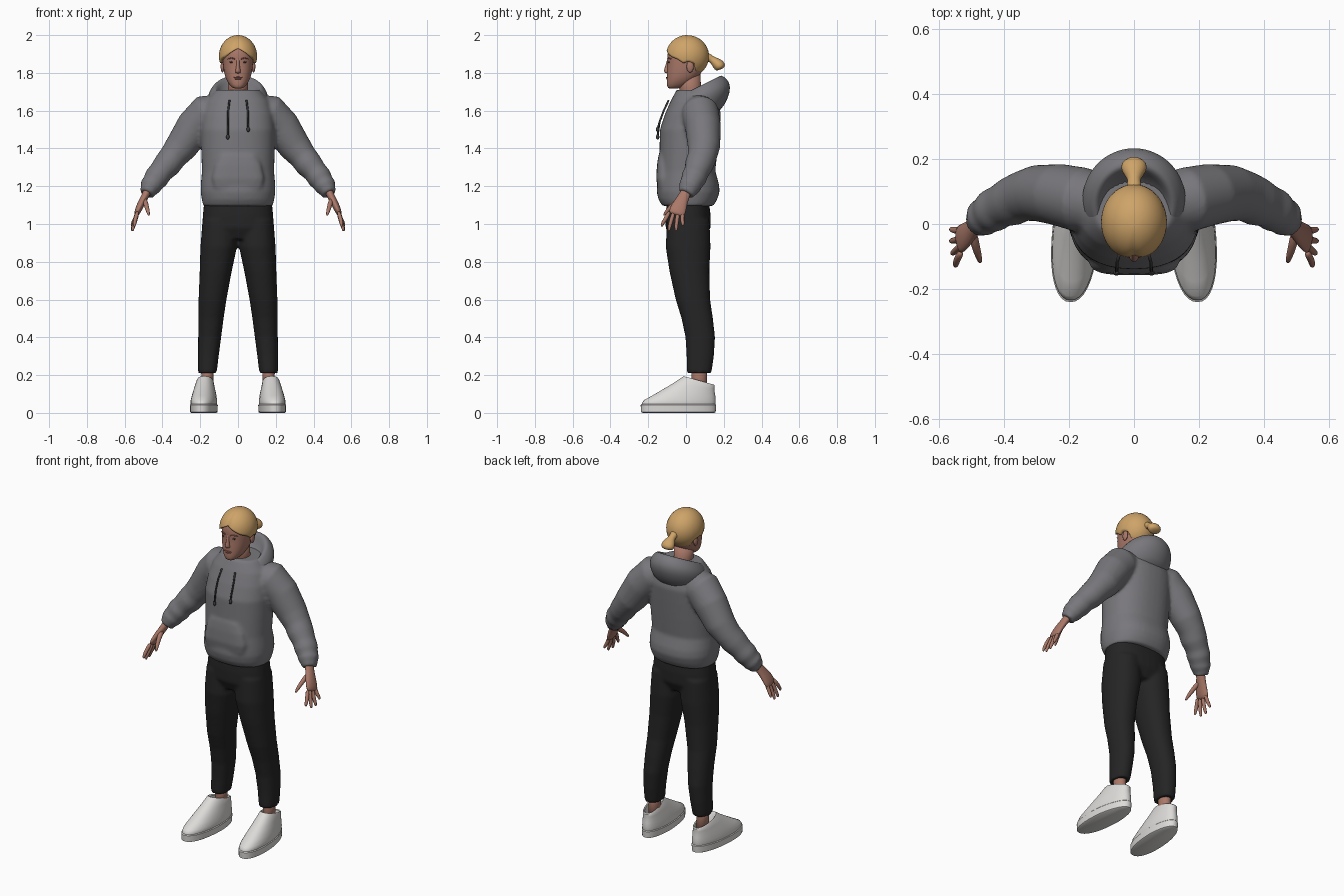
import bpy, bmesh, math
from mathutils import Vector


def material(name, rgb):
    m = bpy.data.materials.new(name)
    m.diffuse_color = (*rgb, 1)
    return m


GREY = material("hoodie grey", (0.19, 0.185, 0.20))
BLACK = material("trouser black", (0.018, 0.018, 0.018))
WHITE = material("shoe white", (0.72, 0.71, 0.69))
SKIN = material("skin", (0.40, 0.19, 0.14))
BLOND = material("blond hair", (0.62, 0.37, 0.14))
CORD = material("cord grey", (0.05, 0.05, 0.055))
LIP = material("lip", (0.33, 0.12, 0.10))
DARK = material("eye brown", (0.06, 0.035, 0.025))


def loft(bm, rings, s=1, n=24, p=2.0, upright=False):
    """Skin rings (x, y, z, a, b[, slope]) along a path; s = -1 mirrors in x."""
    pts = [Vector(r[:3]) for r in rings]
    loops = []
    for i, r in enumerate(rings):
        t = Vector((0, 0, 1))
        if not upright:
            t = (pts[min(i + 1, len(pts) - 1)] - pts[max(i - 1, 0)]).normalized()
        u = Vector((0, 1, 0)).cross(t).normalized()
        v = t.cross(u)
        slope = r[5] if len(r) > 5 else 0
        loop = []
        for k in range(n):
            c, d = math.cos(2 * math.pi * k / n), math.sin(2 * math.pi * k / n)
            c = math.copysign(abs(c) ** (2 / p), c) * r[3]
            d = math.copysign(abs(d) ** (2 / p), d) * r[4]
            q = pts[i] + u * c + v * d + Vector((0, 0, slope * d))
            loop.append(bm.verts.new((q.x * s, q.y, q.z)))
        loops.append(loop)
    for A, B in zip(loops, loops[1:]):
        for k in range(n):
            bm.faces.new((A[k], A[(k + 1) % n], B[(k + 1) % n], B[k]))
    bm.faces.new(loops[0])
    bm.faces.new(loops[-1])


def blob(bm, c, r):
    """Ellipsoid at c with radii r."""
    vs = bmesh.ops.create_uvsphere(bm, u_segments=16, v_segments=10, radius=1)["verts"]
    for v in vs:
        v.co = Vector([c[i] + v.co[i] * r[i] for i in range(3)])


def finish(bm, name, mat, subsurf=0, voxel=0, smooth=4):
    bmesh.ops.recalc_face_normals(bm, faces=bm.faces)
    me = bpy.data.meshes.new(name)
    bm.to_mesh(me)
    bm.free()
    me.materials.append(mat)
    for f in me.polygons:
        f.use_smooth = True
    ob = bpy.data.objects.new(name, me)
    bpy.context.collection.objects.link(ob)
    if voxel:
        m = ob.modifiers.new("blend", "REMESH")
        m.mode, m.voxel_size, m.use_smooth_shade = "VOXEL", voxel, True
        m = ob.modifiers.new("soften", "SMOOTH")
        m.factor, m.iterations = 0.5, smooth
    if subsurf:
        m = ob.modifiers.new("round", "SUBSURF")
        m.levels = m.render_levels = subsurf
    return ob


def span(z, y0, y1, rx, slope=0, x=0):
    """Upright ring given by its front and back y."""
    return (x, (y0 + y1) / 2, z, rx, (y1 - y0) / 2, slope)


SIDES = (1, -1)

# hoodie body, front pocket and sleeves blended together
bm = bmesh.new()
loft(bm, [span(*r) for r in (
    (1.095, -.125, .145, .184), (1.13, -.146, .165, .192), (1.17, -.155, .178, .198),
    (1.21, -.152, .175, .197), (1.28, -.142, .155, .191), (1.40, -.140, .168, .195),
    (1.50, -.138, .178, .197), (1.58, -.112, .185, .19), (1.65, -.082, .17, .168),
    (1.71, -.05, .14, .12))], n=40, p=2.3, upright=True)
loft(bm, [(0, -.11, 1.19, .13, .04), (0, -.11, 1.24, .14, .048), (0, -.11, 1.31, .125, .044),
          (0, -.11, 1.365, .10, .036)], p=3, upright=True)
for s in SIDES:
    loft(bm, [(.08, .06, 1.605, .085, .085), (.165, .075, 1.585, .103, .10), (.23, .09, 1.515, .098, .095),
              (.30, .095, 1.41, .086, .086), (.345, .085, 1.355, .074, .077), (.375, .07, 1.315, .073, .076),
              (.41, .055, 1.275, .063, .066), (.432, .042, 1.245, .066, .068), (.452, .028, 1.215, .056, .058),
              (.463, .02, 1.20, .058, .06), (.476, .008, 1.175, .043, .048), (.484, 0, 1.16, .04, .045)],
         s, n=28)
finish(bm, "hoodie", GREY, voxel=0.010, smooth=5)

# lowered hood with an open rim
bm = bmesh.new()
loft(bm, [(0, .05, 1.56, .12, .12, .2), (0, .06, 1.60, .15, .145, .2), (0, .07, 1.655, .163, .165, .25),
          (0, .072, 1.69, .158, .163, .38), (0, .062, 1.722, .132, .134, .48), (0, .058, 1.727, .118, .12, .5),
          (0, .055, 1.71, .102, .108, .5), (0, .05, 1.66, .085, .09, .4)], n=32, upright=True)
finish(bm, "hood", GREY, subsurf=1)

# drawstrings with knotted ends
bm = bmesh.new()
for s, low in ((1, 1.505), (-1, 1.465)):
    end = -.150
    loft(bm, [(.045, -.092, 1.655, .005, .005), (.052, -.118, 1.60, .005, .005),
              (.053, -.140, 1.54, .005, .005), (.054, end, low, .005, .005)], s, n=8)
    blob(bm, (.054 * s, end, low - .004), (.009, .009, .014))
finish(bm, "drawstrings", CORD)

# trousers
bm = bmesh.new()
loft(bm, [span(1.13, -.10, .12, .178), span(1.05, -.108, .13, .186), span(.98, -.108, .13, .19),
          span(.92, -.08, .10, .14)], n=32, p=2.4, upright=True)
for s in SIDES:
    loft(bm, [span(*r[:4], x=r[4]) for r in (
        (1.02, -.10, .125, .09, .098), (.88, -.108, .13, .097, .102), (.75, -.088, .124, .085, .118),
        (.60, -.055, .128, .074, .135), (.50, -.024, .143, .067, .143), (.40, -.003, .154, .061, .15),
        (.30, .003, .148, .055, .157), (.21, .003, .135, .049, .162))],
         s, p=2.2, upright=True)
finish(bm, "trousers", BLACK, voxel=0.010, smooth=4)

# ankles
bm = bmesh.new()
for s in SIDES:
    loft(bm, [(.162, .07, .25, .034, .042), (.162, .07, .19, .032, .04), (.162, .07, .08, .035, .042)],
         s, upright=True)
finish(bm, "ankles", SKIN)

# shoes: sole, groove, upper and collar, toes turned slightly out
bm = bmesh.new()
for s in SIDES:
    loft(bm, [span(*r) for r in (
        (0, -.228, .148, .064), (.004, -.238, .157, .070), (.042, -.24, .16, .072), (.046, -.234, .155, .068),
        (.052, -.234, .156, .069), (.068, -.222, .157, .068), (.092, -.178, .155, .064),
        (.118, -.12, .152, .058, -.06), (.142, -.07, .152, .052, -.12), (.166, -.022, .152, .046, -.25),
        (.172, -.012, .147, .042, -.28), (.165, .0, .14, .036, -.25), (.11, .01, .13, .034))],
         s, n=36, p=2.25, upright=True)
for v in bm.verts:
    side = 1 if v.index < 0 else 0
    s = 1 if v.co.x >= 0 else -1
bm.verts.ensure_lookup_table()
half = len(bm.verts) // 2
for i, v in enumerate(bm.verts):
    s = 1 if i < half else -1
    v.co.x = s * (.178 - .07 * v.co.y) + v.co.x * (1 - .7 * max(v.co.y, 0))
ob = finish(bm, "shoes", WHITE)
bpy.context.view_layer.objects.active = ob
ob.select_set(True)
bpy.ops.object.shade_smooth_by_angle(angle=math.radians(40))

# hands: palm, four fingers, thumb
bm = bmesh.new()
for s in SIDES:
    loft(bm, [(.468, .012, 1.20, .024, .03), (.49, -.008, 1.15, .02, .028), (.512, -.03, 1.11, .02, .038),
              (.53, -.045, 1.07, .018, .046), (.54, -.052, 1.045, .012, .042)], s, n=16)
    for y, ty, tz, tx in ((-.085, -.128, .985, .548), (-.063, -.09, .962, .558),
                          (-.04, -.052, .962, .562), (-.018, -.016, .988, .562)):
        loft(bm, [(.53, y, 1.07, .012, .012), (.545, (y + ty) / 2 - .004, (1.06 + tz) / 2, .0115, .0115),
                  (tx, ty, tz + .012, .009, .009), (tx, ty, tz, .005, .005)], s, n=10)
    loft(bm, [(.495, -.02, 1.135, .014, .016), (.488, -.065, 1.105, .014, .015),
              (.477, -.10, 1.07, .011, .011), (.471, -.12, 1.043, .006, .006)], s, n=10)
finish(bm, "hands", SKIN, subsurf=1)

# neck, head, nose, ears
bm = bmesh.new()
loft(bm, [(0, .045, 1.58, .07, .07), (0, .035, 1.66, .058, .06), (0, .022, 1.72, .053, .058),
          (0, .015, 1.80, .054, .06)], upright=True)
finish(bm, "neck", SKIN)
bm = bmesh.new()
loft(bm, [span(*r) for r in (
    (1.717, -.088, -.045, .016), (1.722, -.098, -.02, .032), (1.74, -.103, .02, .049), (1.77, -.102, .06, .066),
    (1.81, -.101, .09, .076), (1.85, -.098, .10, .080), (1.90, -.101, .105, .082), (1.94, -.088, .09, .07),
    (1.97, -.055, .06, .045))], p=2.25, upright=True)
finish(bm, "head", SKIN, subsurf=2)
bm = bmesh.new()
loft(bm, [(0, -.095, 1.797, .009, .010), (0, -.098, 1.803, .016, .018), (0, -.099, 1.813, .014, .019),
          (0, -.097, 1.835, .009, .013), (0, -.095, 1.862, .008, .008), (0, -.093, 1.88, .008, .004)],
     n=16, upright=True)
finish(bm, "nose", SKIN, subsurf=1)
bm = bmesh.new()
for s in SIDES:
    blob(bm, (.082 * s, .022, 1.833), (.010, .019, .031))
finish(bm, "ears", SKIN)

# eyes, brows, lips
bm = bmesh.new()
for s in SIDES:
    blob(bm, (.033 * s, -.0895, 1.857), (.013, .005, .005))
finish(bm, "eyes", DARK)
bm = bmesh.new()
for s in SIDES:
    loft(bm, [(.016, -.096, 1.874, .003, .004), (.035, -.093, 1.879, .0035, .004),
              (.054, -.080, 1.874, .002, .004)], s, n=8)
finish(bm, "brows", LIP)
bm = bmesh.new()
blob(bm, (0, -.0985, 1.776), (.024, .007, .004))
blob(bm, (0, -.098, 1.769), (.019, .0075, .005))
finish(bm, "lips", LIP)

# hair cap: crown to a hairline that is parted in front and low behind
LINE = ((0, 1.93), (20, 1.912), (45, 1.885), (65, 1.872), (80, 1.85), (92, 1.862), (112, 1.85),
        (125, 1.805), (180, 1.79))


def hairline(deg):
    for (a, za), (b, zb) in zip(LINE, LINE[1:]):
        if deg <= b:
            return za + (zb - za) * (deg - a) / (b - a)
    return LINE[-1][1]


bm = bmesh.new()
N, ROWS, CZ, RZ = 64, 16, 1.888, .112
loops = []
for j in range(1, ROWS + 2):
    loop = []
    for k in range(N):
        a = 2 * math.pi * k / N
        deg = min(math.degrees(a), 360 - math.degrees(a))
        end = math.acos((hairline(deg) - CZ) / RZ)
        th = end * min(j, ROWS) / ROWS
        part = 1 - .05 * math.exp(-(deg / 9) ** 2) * min(1, j / 5)
        r = math.sin(th) * part * (1 if j <= ROWS else .86)
        loop.append(bm.verts.new((.101 * r * math.sin(a), .006 - .116 * r * math.cos(a), CZ + RZ * math.cos(th))))
    loops.append(loop)
for A, B in zip(loops, loops[1:]):
    for k in range(N):
        bm.faces.new((A[k], A[(k + 1) % N], B[(k + 1) % N], B[k]))
bm.faces.new(loops[0])
finish(bm, "hair", BLOND)

# ponytail with its tie
bm = bmesh.new()
loft(bm, [(0, .10, 1.892, .022, .02), (0, .122, 1.88, .024, .022), (0, .136, 1.872, .017, .017),
          (0, .155, 1.858, .032, .026), (0, .175, 1.84, .042, .033), (0, .186, 1.826, .036, .028),
          (0, .188, 1.82, .015, .012)], n=20)
finish(bm, "ponytail", BLOND, subsurf=1)
